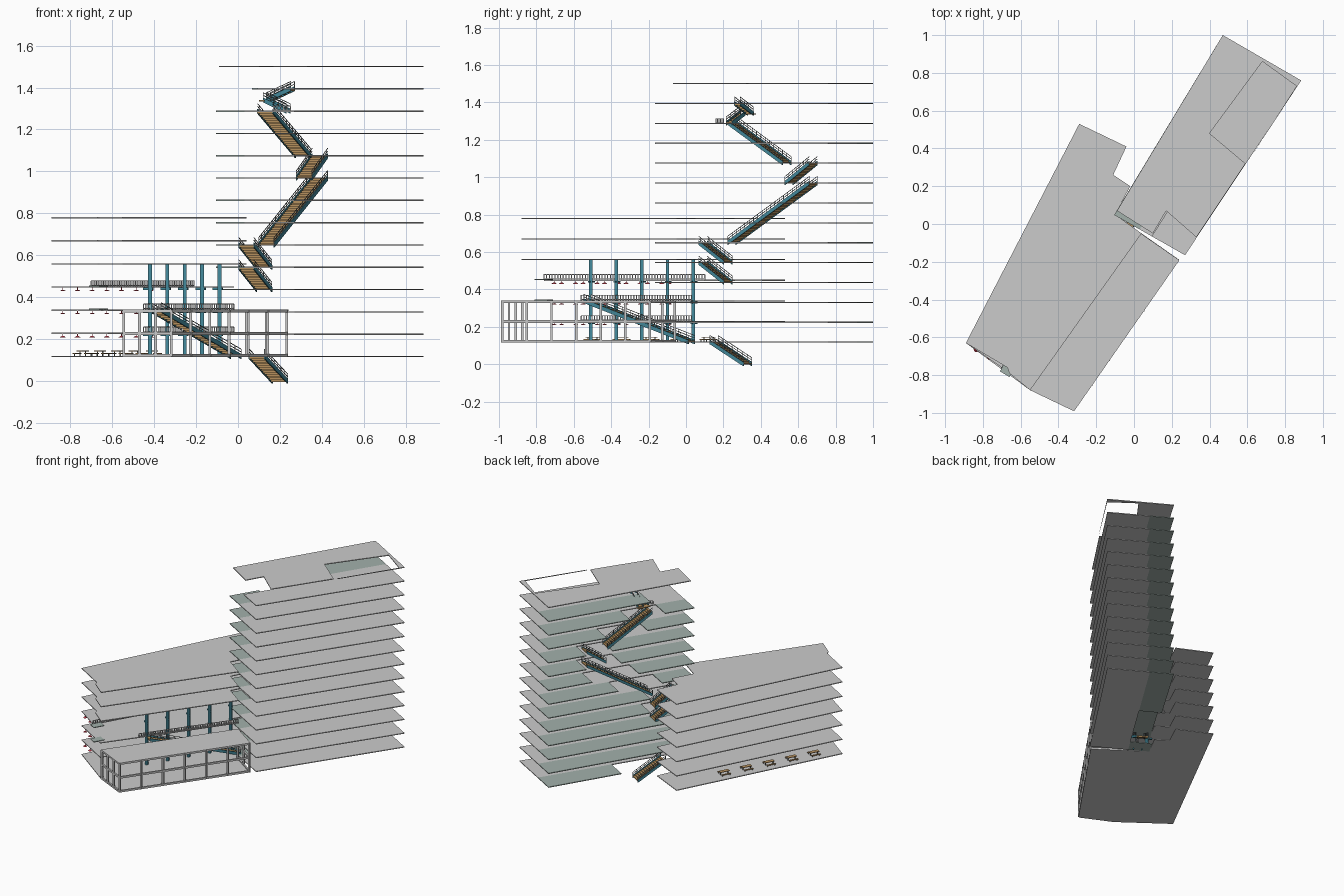
import bpy, bmesh
from mathutils import Vector as V

if "Cube" in bpy.data.objects:
    bpy.data.objects.remove(bpy.data.objects["Cube"])

def material(name, c):
    m = bpy.data.materials.new(name)
    m.diffuse_color = (*c, 1)
    m.use_nodes = True
    m.node_tree.nodes["Principled BSDF"].inputs["Base Color"].default_value = m.diffuse_color
    return m

GREEN = material("green_floor", (0.36, 0.44, 0.41))
BLUE = material("blue_steel", (0.06, 0.26, 0.34))
WOOD = material("timber", (0.50, 0.30, 0.12))
RED = material("red_lamp", (0.60, 0.05, 0.08))
DARK = material("dark_rail", (0.16, 0.18, 0.18))
T = 0.006  # slab thickness
parts = {}

def part(name, mat=None):
    if name not in parts:
        parts[name] = (bmesh.new(), mat)
    return parts[name][0]

def slab(bm, pts, z, t=T):
    f = bm.faces.new([bm.verts.new((p[0], p[1], z - t / 2)) for p in pts])
    r = bmesh.ops.extrude_face_region(bm, geom=[f])
    vs = [g for g in r["geom"] if isinstance(g, bmesh.types.BMVert)]
    bmesh.ops.translate(bm, verts=vs, vec=(0, 0, t))

def beam(bm, p, q, w, h):
    """Bar from p to q, w wide in plan, h tall, ends vertical."""
    p, q = V(p), V(q)
    d = q - p
    n = V((-d.y, d.x, 0)).normalized() * w / 2
    up = V((0, 0, h / 2))
    a, b = [[bm.verts.new(c + s * n + k * up) for s, k in ((-1, -1), (1, -1), (1, 1), (-1, 1))] for c in (p, q)]
    bm.faces.new(a)
    bm.faces.new(b[::-1])
    for i in range(4):
        j = (i + 1) % 4
        bm.faces.new((a[i], b[i], b[j], a[j]))

def post(bm, x, y, z0, z1, w):
    zc = (z0 + z1) / 2
    beam(bm, (x - w / 2, y, zc), (x + w / 2, y, zc), w, z1 - z0)

def balustrade(name, p, q, z, h=0.03):
    bm = part(name)
    p, q = V((*p, z)), V((*q, z))
    n = int((q - p).length / 0.017)
    for i in range(n + 1):
        c = p.lerp(q, i / n)
        post(bm, c.x, c.y, z, z + h, 0.006)
    for k in (0.25, 1):
        beam(bm, p + V((0, 0, h * k)), q + V((0, 0, h * k)), 0.004, 0.004)

def stair(name, p, q, z0, z1, w=0.085):
    p, q = V((*p, z0)), V((*q, z1))
    n = round((z1 - z0) / 0.0085)
    d = q - p
    side = V((-d.y, d.x, 0)).normalized() * w / 2
    bm = part(name + "_treads", WOOD)
    for i in range(n):
        a, b = p.lerp(q, i / n), p.lerp(q, (i + 1) / n)
        a.z = b.z = b.z - 0.006
        beam(bm, a, b, w, 0.010)
    sb, rb = part(name + "_stringers", BLUE), part(name + "_rails", DARK)
    for s in (-1, 1):
        o = side * s
        beam(sb, p + o, q + o, 0.006, 0.022)
        for h in (0.022, 0.035):
            beam(rb, p + o + V((0, 0, h)), q + o + V((0, 0, h)), 0.003, 0.003)
        for i in range(0, n + 1, 2):
            c = p.lerp(q, i / n) + o
            post(rb, c.x, c.y, c.z, c.z + 0.035, 0.003)

# --- Tower floors: main plate plus green strip on the left, broken at stairs
A, B, C, D = V((-0.105, 0.048)), V((0.47, 1.0)), V((0.27, -0.165)), V((0.885, 0.76))
def tw(s, w):
    return A.lerp(B, s).lerp(C.lerp(D, s), w)
tz = lambda k: 0.118 + 0.1063 * k
lz = lambda k: 0.118 + 0.1103 * k
W = 0.36
holes = {0: (.1, .5), 4: (.08, .3), 5: (.08, .3), 6: (.22, .52), 7: (.38, .7),
         8: (.5, .74), 9: (.56, .74), 10: (.32, .6), 11: (.2, .44)}
for k in range(12):
    slab(part("tower_floors"), [tw(0, W), C, D, tw(1, W)], tz(k))
    a, b = holes.get(k, (0.5, 0.5))
    for s0, s1 in ((0, a), (b, 1)):
        slab(part("tower_green_floors", GREEN), [tw(s0, 0), tw(s0, W), tw(s1, W), tw(s1, 0)], tz(k))
slab(part("tower_floors"), [tw(0, .53), C, D, tw(1, W), tw(.3, W), tw(.3, .53)], tz(12))
slab(part("tower_green_floors", GREEN), [tw(.3, 0), tw(.3, W), tw(1, W), B], tz(12))
# roof with the corner notch and the large roof opening
slab(part("tower_roof"), [(-.09, .07), (.1, -.05), (.17, .07), (.33, -.07), (.59, .32), (.40, .48),
                          (.68, .86), (.86, .73), (.606, .335), D, B], tz(13))

# --- Low wing
back = [(-.02, .20), (-.11, .26), (-.04, .41), (-.29, .53), (-.89, -.63)]
full = back + [(-.67, -.76), (-.66, -.79), (-.55, -.88), (.04, -.05), (-.10, .05)]
for k in (4, 5, 6):
    slab(part("wing_upper_floors"), full, lz(k))
for k in (1, 2):
    slab(part("wing_lower_floors"), back + [(-.62, -.79), (-.45, -.56), (-.03, .02), (-.10, .05)], lz(k))
slab(part("wing_lower_floors"), back + [(-.70, -.76), (-.21, .10)], lz(3))
slab(part("wing_ground_floor"), back + [(-.55, -.88), (-.32, -.99), (.24, -.19), (.04, -.05), (-.10, .05)], lz(0))
for k in (2, 3):
    slab(part("wing_end_tab", GREEN), [(-.71, -.78), (-.66, -.81), (-.62, -.74), (-.67, -.71)], lz(k) + .004)

# --- Podium with column frame
slab(part("podium_roof"), [(.24, -.19), (-.32, -.99), (-.55, -.88), (.03, -.06)], lz(2))
frame = part("podium_frame")
corners = [V((-.545, -.875)), V((-.318, -.982)), V((.232, -.193)), V((.04, -.06))]
for (p, q), n in zip(zip(corners, corners[1:]), (3, 6, 2)):
    for i in range(n + 1):
        c = p.lerp(q, i / n)
        post(frame, c.x, c.y, lz(0), lz(2), 0.013)
    for z in (lz(0) + .004, lz(1), lz(2) - .004):
        beam(frame, (*p, z), (*q, z), 0.012, 0.014)

# --- Atrium columns with brackets, balustrades and main stair
cols = part("atrium_columns", BLUE)
for i in range(5):
    x, y = -.42 + .083 * i, -.51 + .137 * i
    post(cols, x, y, lz(0), lz(4), 0.018)
    for k in (1, 2, 3):
        beam(cols, (x - .03, y + .018, lz(k) - .008), (x + .015, y - .009, lz(k) - .008), .01, .01)
for k in (1, 2):
    balustrade("atrium_balustrade", (-.45, -.56), (-.02, .03), lz(k))
balustrade("gallery_balustrade", (-.70, -.76), (-.21, .10), lz(3))
stair("atrium_stair", (-.01, .03), (-.39, -.53), lz(0), lz(2), 0.06)

# --- Tower stairs
stair("entry_stair", (.2, .33), (.09, .15), 0.0, tz(0))
stair("stair_a", (.125, .225), (.04, .09), tz(3), tz(4))
stair("stair_b", (.125, .225), (.04, .09), tz(4), tz(5))
stair("stair_c", (.135, .245), (.39, .68), tz(5), tz(8))
stair("stair_d", (.315, .55), (.39, .68), tz(8), tz(9))
stair("stair_e", (.31, .54), (.13, .25), tz(9), tz(11))
stair("roof_stair_lower", (.24, .23), (.13, .30), tz(11), tz(11) + .053, 0.035)
stair("roof_stair_upper", (.145, .345), (.26, .275), tz(11) + .053, tz(12), 0.035)
slab(part("roof_stair_landing", WOOD), [(.10, .29), (.125, .275), (.17, .36), (.145, .375)], tz(11) + .05)
balustrade("roof_stair_guard", (.17, .16), (.25, .20), tz(11), 0.025)

# --- Tables with benches on the ground floor
fur, legs = part("tables_and_benches", WOOD), part("furniture_legs", DARK)
u, n = V((.46, .89)), V((-.89, .46))
for i in range(5):
    c = V((-.41, .12)).lerp(V((-.74, -.50)), i / 4)
    for off, w, h in ((0, .03, .026), (-.03, .013, .014), (.03, .013, .014)):
        m = c + n * off
        a, b = m - u * .035, m + u * .035
        beam(fur, (*a, lz(0) + h), (*b, lz(0) + h), w, .004)
        for e in (m - u * .028, m + u * .028):
            post(legs, e.x, e.y, lz(0), lz(0) + h, .005)

# --- Red hanging lamps below the wing floors
lamps = part("hanging_lamps", RED)
for k in (1, 2, 3):
    for i in range(6):
        for p in (V((-.835, -.665)), V((-.765, -.705))):
            c = p + V((.07, .115)) * i
            post(lamps, c.x, c.y, lz(k) - .014, lz(k) - .003, .003)
            bmesh.ops.create_cone(lamps, cap_ends=True, segments=8, radius1=.014, radius2=.006, depth=.006)
            lamps.verts.ensure_lookup_table()
            bmesh.ops.translate(lamps, verts=lamps.verts[-16:], vec=(c.x, c.y, lz(k) - .016))

# --- Turn every part into an object
for name, (bm, mat) in parts.items():
    bmesh.ops.recalc_face_normals(bm, faces=bm.faces)
    me = bpy.data.meshes.new(name)
    bm.to_mesh(me)
    bm.free()
    if mat:
        me.materials.append(mat)
    bpy.context.collection.objects.link(bpy.data.objects.new(name, me))
